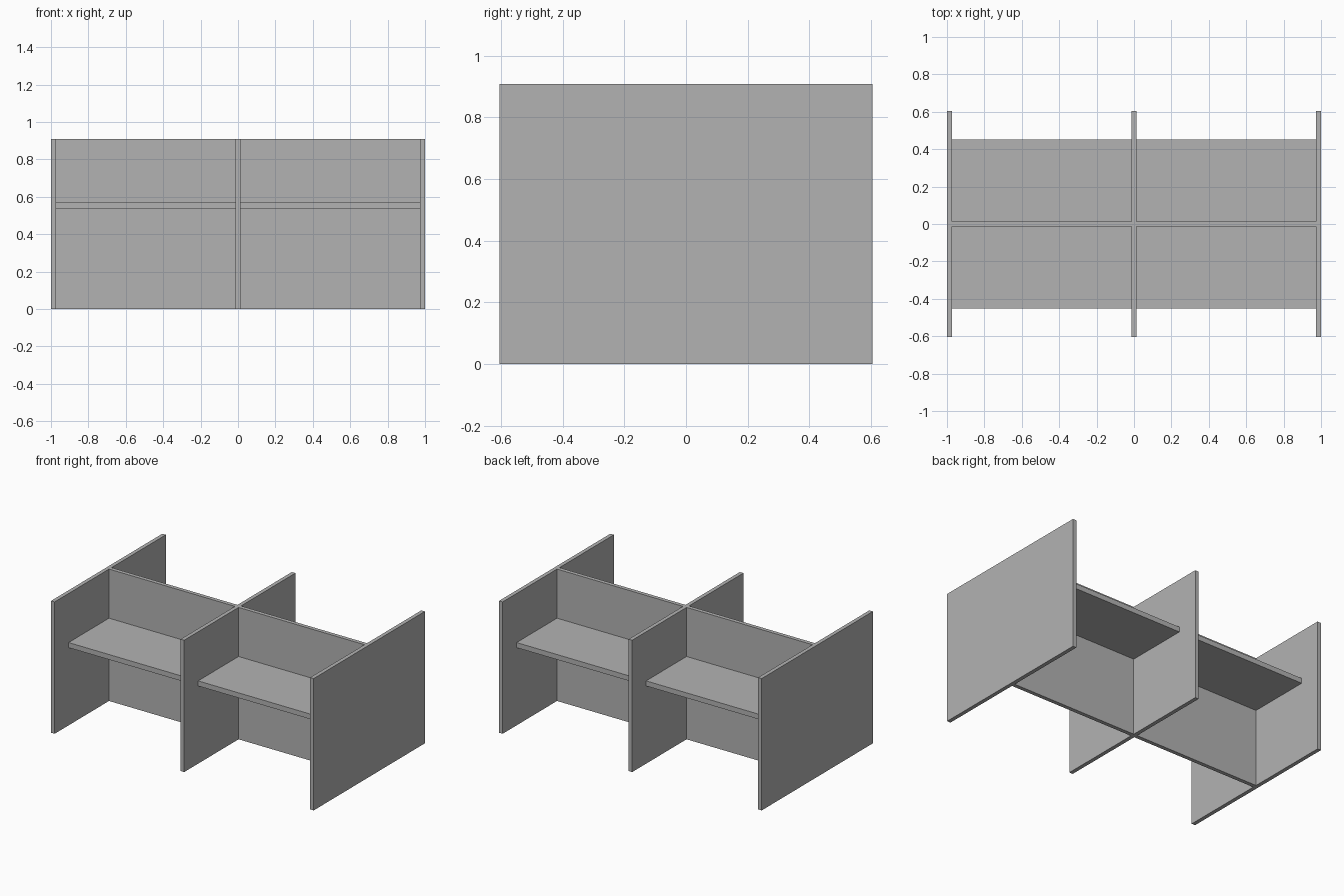
import bpy

if "Cube" in bpy.data.objects:
    bpy.data.objects.remove(bpy.data.objects["Cube"], do_unlink=True)

HEIGHT = 0.908
DEPTH = 1.21
THICK = 0.027
DESK_TOP, DESK_BOTTOM, DESK_EDGE = 0.57, 0.535, 0.453

grey = bpy.data.materials.new("panel_grey")
grey.use_nodes = True
colour = (0.45, 0.45, 0.45, 1)
grey.diffuse_color = colour
grey.node_tree.nodes["Principled BSDF"].inputs["Base Color"].default_value = colour


def box(name, low, high):
    """Box spanning two opposite corners."""
    bpy.ops.mesh.primitive_cube_add(
        size=1, location=[(a + b) / 2 for a, b in zip(low, high)])
    obj = bpy.context.object
    obj.name = name
    obj.scale = [b - a for a, b in zip(low, high)]
    bpy.ops.object.transform_apply(location=False, rotation=False, scale=True)
    obj.data.materials.append(grey)


half = THICK / 2

# Upright side panels and the middle divider
for name, x in (("right_panel", half - 1), ("middle_panel", 0), ("left_panel", 1 - half)):
    box(name, (x - half, -DEPTH / 2, 0), (x + half, DEPTH / 2, HEIGHT))

# Each bay has a back screen and a desktop on both sides of it
for side, x0, x1 in (("right", THICK - 1, -half), ("left", half, 1 - THICK)):
    box(side + "_screen", (x0, -half, 0), (x1, half, HEIGHT))
    box("front_" + side + "_desktop", (x0, -DESK_EDGE, DESK_BOTTOM), (x1, -half, DESK_TOP))
    box("back_" + side + "_desktop", (x0, half, DESK_BOTTOM), (x1, DESK_EDGE, DESK_TOP))
